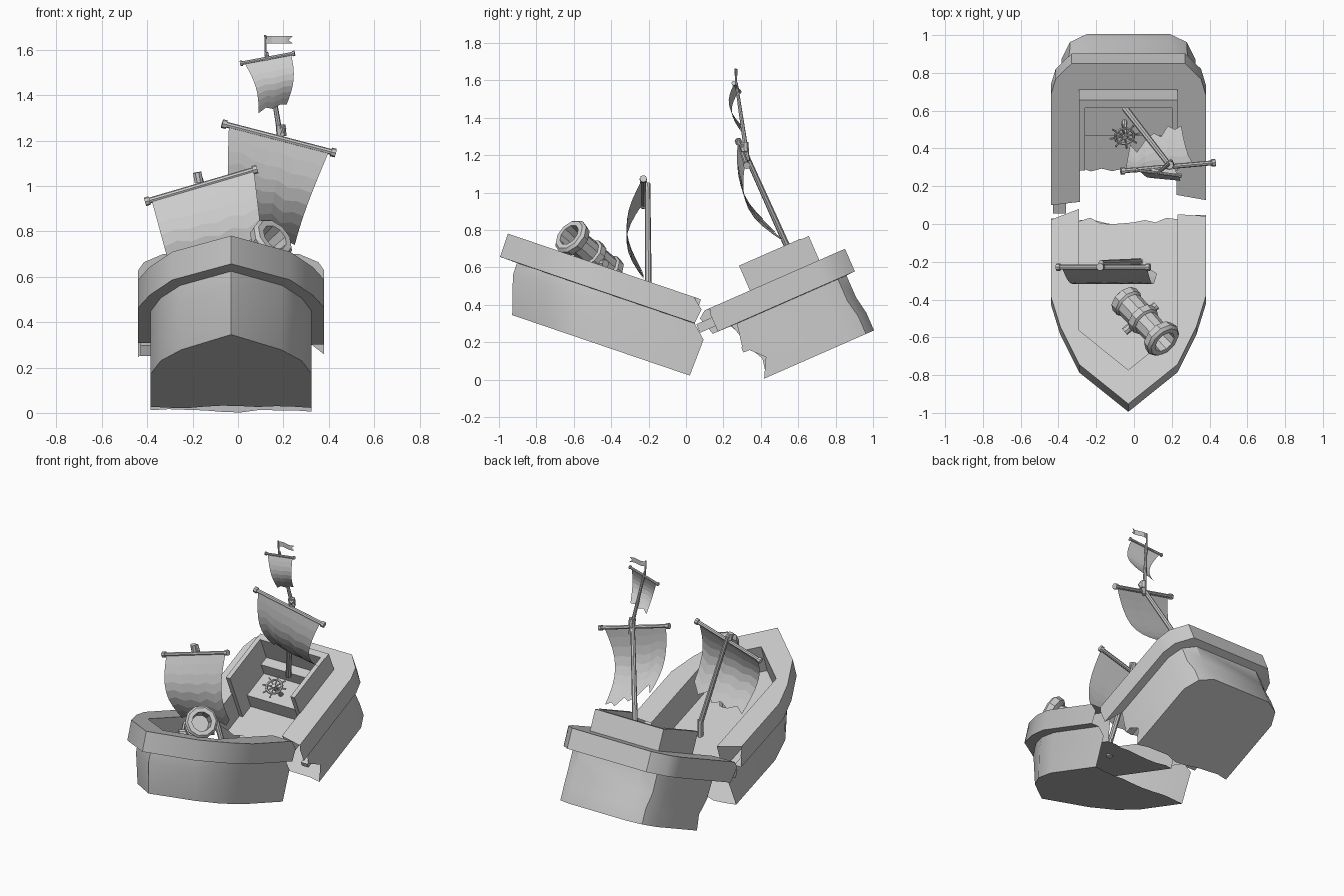
import bpy, bmesh, math, random
from mathutils import Vector, Matrix

if "Cube" in bpy.data.objects:
    bpy.data.objects.remove(bpy.data.objects["Cube"])

random.seed(4)
CX = -0.03  # hull centre line


def frame(y0, z0, deg):
    """Tilted ship frame: u runs aft, w is local up."""
    c, s = math.cos(math.radians(deg)), math.sin(math.radians(deg))
    return lambda x, u, w: Vector((CX + x, y0 + c * u - s * w, z0 + s * u + c * w))


bow = frame(-0.952, 0.781, -18.8)
stern = frame(0.85, 0.70, 23.7)


def finish(name, bm, smooth=True, recalc=True):
    if recalc:
        bmesh.ops.recalc_face_normals(bm, faces=bm.faces)
    me = bpy.data.meshes.new(name)
    bm.to_mesh(me)
    bm.free()
    ob = bpy.data.objects.new(name, me)
    bpy.context.collection.objects.link(ob)
    if smooth:
        bpy.ops.object.select_all(action='DESELECT')
        ob.select_set(True)
        bpy.context.view_layer.objects.active = ob
        bpy.ops.object.shade_smooth_by_angle(angle=math.radians(32))
    return ob


def hull(name, fr, rows):
    """Loft level outlines (height, half outline, left end, right end) from keel to deck."""
    bm = bmesh.new()
    loops = []
    for h, pts, el, er in rows:
        wide = pts[-1][1]
        line = [(-wide, el)] + [(-w, u) for u, w in reversed(pts) if w]
        line += [(w, u) for u, w in pts] + [(wide, er)]
        loops.append([bm.verts.new(fr(x, u, h)) for x, u in line])
    for a, b in zip(loops, loops[1:]):
        for i in range(len(a) - 1):
            bm.faces.new((a[i], a[i + 1], b[i + 1], b[i]))
    # bottom and deck plates with splintered broken edges
    for loop, (h, pts, el, er) in ((loops[0], rows[0]), (loops[-1], rows[-1])):
        wide = pts[-1][1]
        jag = []
        for i in range(1, 9):
            t = i / 9
            u = er + (el - er) * t + random.uniform(-0.025, 0.02)
            jag.append(bm.verts.new(fr(wide * (1 - 2 * t), u, h)))
        bm.faces.new(loop + jag)
    return finish(name, bm)


# bow half
B_BOT = [(.162, 0), (.37, .22), (.52, .31), (.70, .355)]
B_HULL = [(.096, 0), (.29, .225), (.46, .31), (.64, .355)]
B_RAIL = [(0, 0), (.22, .26), (.43, .36), (.60, .41)]
B_WELL = [(.19, 0), (.30, .13), (.41, .26), (.63, .26)]
hull("bow_hull", bow, [
    (-.405, B_BOT, 1.15, 1.165), (-.20, B_HULL, 1.17, 1.173), (-.133, B_HULL, 1.08, 1.10),
    (-.131, B_RAIL, 1.08, 1.10), (-.05, B_RAIL, 1.06, 1.11), (0, B_RAIL, 1.03, 1.05),
    (0, B_WELL, 1.09, 1.06), (-.2, B_WELL, 1.09, 1.10)])

# stern half
S_BOT = [(-.033, .22), (-.08, .31), (-.18, .355)]
S_HULL = [(-.05, .24), (-.10, .32), (-.20, .355)]
S_RAIL = [(0, .30), (-.09, .385), (-.18, .41)]
S_WELL = [(-.17, .24), (-.171, .25), (-.20, .255)]
hull("stern_hull", stern, [
    (-.462, S_BOT, -.66, -.675), (-.36, S_BOT, -.64, -.62), (-.26, S_HULL, -.69, -.714),
    (-.134, S_HULL, -.70, -.69), (-.132, S_RAIL, -.83, -.80), (-.03, S_RAIL, -.86, -.80),
    (0, S_RAIL, -.82, -.79), (0, S_WELL, -.80, -.76), (-.2, S_WELL, -.69, -.70)])


def box(name, fr, x0, x1, u0, u1, w0, w1):
    bm = bmesh.new()
    bmesh.ops.create_cube(bm, size=1)
    for v in bm.verts:
        c = v.co + Vector((.5, .5, .5))
        v.co = fr(x0 + (x1 - x0) * c.x, u0 + (u1 - u0) * c.y, w0 + (w1 - w0) * c.z)
    return finish(name, bm, False)


# raised cabin walls and step on the stern deck
box("cabin_back_wall", stern, -.26, .26, -.195, -.15, -.2, .14)
for side, n in ((-1, "left"), (1, "right")):
    box("cabin_wall_" + n, stern, side * .26, side * .23, -.555, -.195, -.2, .145)
box("quarterdeck_step", stern, -.23, .23, -.46, -.195, -.2, -.10)
box("cabin_bench", stern, -.23, .23, -.26, -.195, -.10, -.02)

# torn planks hanging at the break
box("left_rail_splinter", stern, -.40, -.33, -.89, -.78, -.10, -.05)
box("right_hull_splinter", stern, .30, .35, -.72, -.62, -.29, -.26)


def spin(name, a, b, profile, n=8):
    """Turned shape from a to b; profile holds (fraction along, radius)."""
    a, b = Vector(a), Vector(b)
    q = (b - a).to_track_quat('Z', 'Y')
    bm = bmesh.new()
    rings = []
    for t, r in profile:
        rings.append([bm.verts.new(a.lerp(b, t) + q @ Vector((
            r * math.cos(2 * math.pi * k / n), r * math.sin(2 * math.pi * k / n), 0))) for k in range(n)])
    for p, s in zip(rings, rings[1:]):
        for k in range(n):
            bm.faces.new((p[k], p[(k + 1) % n], s[(k + 1) % n], s[k]))
    bm.faces.new(rings[0][::-1])
    bm.faces.new(rings[-1])
    return finish(name, bm)


def rod(name, a, b, r, r2=None, n=8):
    return spin(name, a, b, [(0, r), (1, r if r2 is None else r2)], n)


def yard(name, a, b, r):
    k = r * 1.5
    return spin(name, a, b, [(0, k), (.04, k), (.041, r), (.959, r), (.96, k), (1, k)])


def sail(name, tl, tr, bl, br, bulge, tears, n=8):
    """Curved cloth; tears gives the remaining length of each column."""
    tl, tr, bl, br, bulge = map(Vector, (tl, tr, bl, br, bulge))
    m = len(tears) - 1
    bm = bmesh.new()
    g = []
    for i, full in enumerate(tears):
        s = i / m
        g.append([bm.verts.new(tl.lerp(tr, s).lerp(bl.lerp(br, s), full * j / n)
                  + bulge * math.sin(math.pi * full * j / n)) for j in range(n + 1)])
    for i in range(m):
        for j in range(n):
            bm.faces.new((g[i][j], g[i + 1][j], g[i + 1][j + 1], g[i][j + 1]))
    return finish(name, bm, False)


# fore mast
rod("fore_mast_foot", (.03, -.2, .30), (.03, -.2, .42), .02)
rod("fore_mast", (.03, -.2, .40), (-.175, -.205, 1.05), .018, .014)
rod("fore_mast_cap", (-.172, -.225, 1.015), (-.18, -.228, 1.06), .02)
yard("fore_yard", (-.41, -.228, .93), (.085, -.228, 1.075), .013)
sail("fore_sail", (-.38, -.235, .935), (.07, -.235, 1.07), (-.27, -.22, .53), (.13, -.22, .56),
     (0, -.09, 0), [1, .93, 1, .95, 1, .9, .97, .85])

# main mast with broken topmast
rod("main_mast", (-.045, .61, .56), (.20, .295, 1.26), .018, .014)
rod("main_mast_cap", (.192, .315, 1.22), (.188, .312, 1.27), .022)
yard("main_yard", (-.07, .28, 1.275), (.43, .325, 1.145), .013)
sail("main_sail", (-.04, .275, 1.265), (.40, .315, 1.15), (.0, .52, .77), (.25, .52, .74),
     (-.02, -.085, -.03), [.8, .7, .86, .92, .88, 1, .96, 1])
rod("topmast", (.195, .33, 1.17), (.125, .268, 1.59), .013, .008)
yard("top_yard", (.01, .285, 1.54), (.25, .255, 1.585), .008)
sail("top_sail", (.03, .28, 1.54), (.235, .255, 1.578), (.09, .30, 1.32), (.215, .295, 1.36),
     (.02, -.045, 0), [1, .93, 1, .96, 1])
rod("flag_pole", (.122, .268, 1.57), (.12, .265, 1.665), .005, n=6)

# swallow-tail flag
bm = bmesh.new()
top, low = [], []
for i in range(5):
    x, y = .12 + .03 * i, .267 + .008 * math.sin(i * 1.6)
    top.append(bm.verts.new((x, y, 1.66)))
    low.append(bm.verts.new((x + (.003 if i == 4 else 0), y, 1.627)))
tail = bm.verts.new((.222, .265, 1.643))
for i in range(3):
    bm.faces.new((top[i], top[i + 1], low[i + 1], low[i]))
bm.faces.new((top[3], top[4], tail, low[4], low[3]))
finish("flag", bm, False)

# cannon
spin("cannon", (-.06, -.39, .565), (.163, -.625, .775), [
    (-.06, .025), (-.02, .035), (0, .06), (.04, .085), (.14, .085), (.17, .074), (.42, .072), (.44, .086),
    (.54, .084), (.56, .07), (.82, .066), (.86, .098), (.96, .104), (1.0, .09), (1.0, .062), (.75, .055)], 10)
rod("cannon_trunnion", (-.05, -.57, .62), (.12, -.43, .62), .022)
rod("cannon_pivot", (.02, -.47, .42), (.02, -.47, .62), .045)

# steering wheel
hub = Vector((-.05, .465, .54))
q = Vector((.1, -.55, .8)).to_track_quat('Z', 'Y')
bpy.ops.mesh.primitive_torus_add(major_segments=16, minor_segments=6, major_radius=.05, minor_radius=.008,
                                 location=hub, rotation=q.to_euler())
bpy.context.object.name = "wheel_rim"
rod("wheel_hub", hub - q @ Vector((0, 0, .015)), hub + q @ Vector((0, 0, .015)), .014)
for k in range(4):
    d = q @ Vector((math.cos(k * math.pi / 4), math.sin(k * math.pi / 4), 0)) * .08
    rod("wheel_spoke_%d" % k, hub - d, hub + d, .005, n=6)
rod("wheel_post", hub - q @ Vector((0, 0, .01)), stern(-.02, -.38, -.1), .014)
